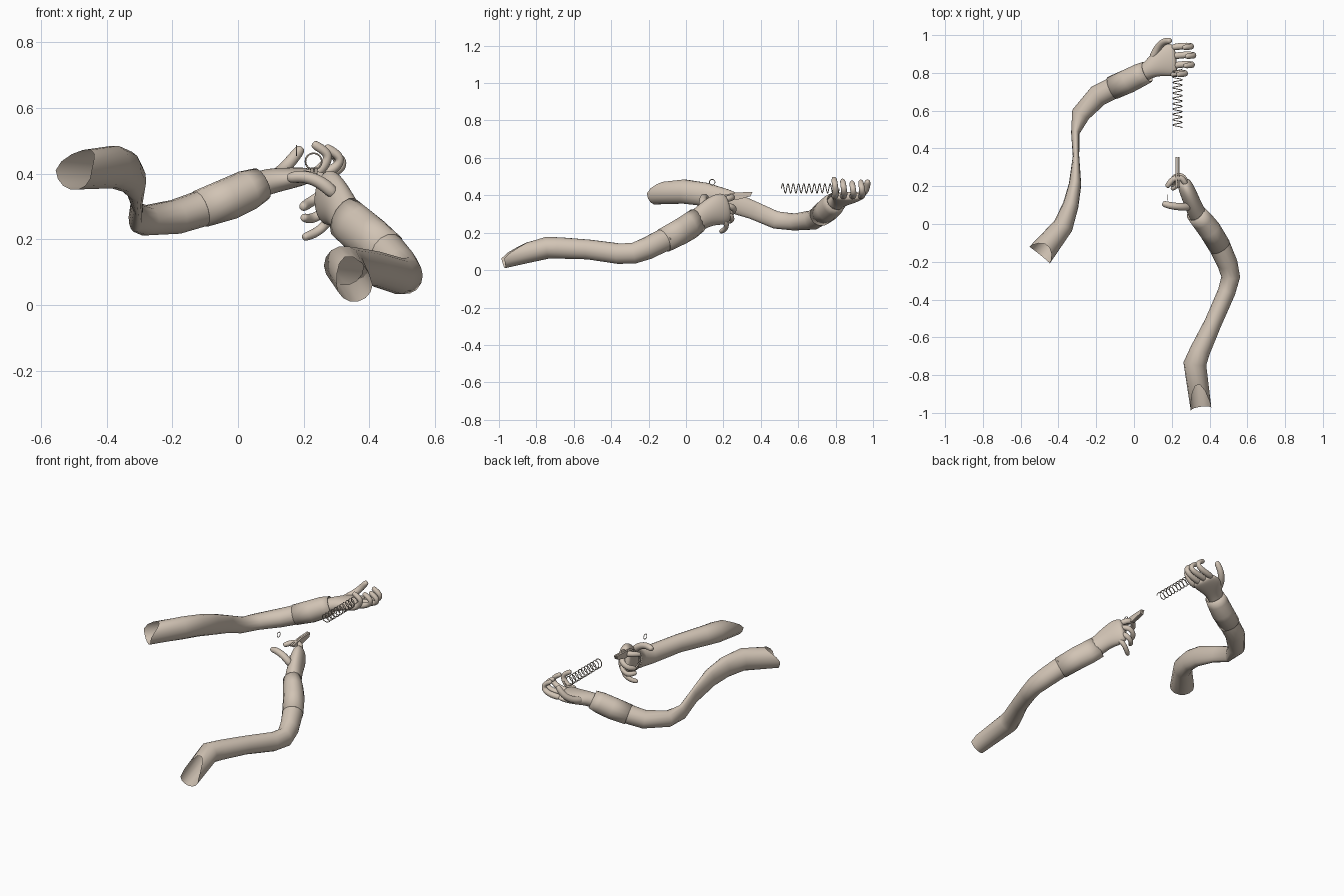
import bpy, bmesh, math
from mathutils import Vector

cube = bpy.data.objects.get("Cube")
if cube:
    bpy.data.objects.remove(cube)

mat = bpy.data.materials.new("warm beige")
mat.use_nodes = True
colour = (0.64, 0.55, 0.46, 1)
mat.diffuse_color = colour
mat.node_tree.nodes["Principled BSDF"].inputs["Base Color"].default_value = colour


def add_object(name, data):
    ob = bpy.data.objects.new(name, data)
    bpy.context.scene.collection.objects.link(ob)
    data.materials.append(mat)
    return ob


def loft(name, stations, sides=14, caps=False, subsurf=0, notch=0.0):
    """Skin elliptical rings (x, y, z, half width, half height) along a path."""
    pts = [Vector(s[:3]) for s in stations]
    bm = bmesh.new()
    rings, last_side = [], None
    for i, s in enumerate(stations):
        ahead = (pts[min(i + 1, len(pts) - 1)] - pts[i]).normalized()
        behind = (pts[i] - pts[max(i - 1, 0)]).normalized()
        t = (ahead + behind).normalized()
        side = t.cross(Vector((0, 0, 1))).normalized()
        if last_side and side.dot(last_side) < 0:
            side = -side
        last_side = side
        up = side.cross(t).normalized()
        if i == 0:
            first_up = up
        ring = []
        for k in range(sides):
            a = math.tau * k / sides
            p = pts[i] + side * math.cos(a) * s[3] + up * math.sin(a) * s[4]
            if i == 0:
                p += t * notch * max(0, math.sin(a)) ** 1.5
            ring.append(bm.verts.new(p))
        rings.append(ring)
    for r, q in zip(rings, rings[1:]):
        for k in range(sides):
            j = (k + 1) % sides
            bm.faces.new((r[k], r[j], q[j], q[k]))
    if caps:
        bm.faces.new(rings[0][::-1])
        bm.faces.new(rings[-1])
    bmesh.ops.recalc_face_normals(bm, faces=bm.faces)
    for f in bm.faces:
        f.smooth = True
    me = bpy.data.meshes.new(name)
    bm.to_mesh(me)
    bm.free()
    ob = add_object(name, me)
    if subsurf:
        ob.modifiers.new("rounding", 'SUBSURF').levels = subsurf
        ob.modifiers["rounding"].render_levels = subsurf
    return ob


def finger(name, path, radius):
    """Tapered digit with a rounded tip."""
    n = len(path)
    st = [(*p, radius * (1.12 - 0.2 * i / (n - 1)), radius * (1.12 - 0.2 * i / (n - 1)))
          for i, p in enumerate(path)]
    end, prev = Vector(path[-1]), Vector(path[-2])
    tip = end + (end - prev).normalized() * radius * 0.8
    st.append((*tip, radius * 0.6, radius * 0.6))
    loft(name, st, sides=8, caps=True, subsurf=2)


def cuff(name, stations):
    ob = loft(name, stations)
    mod = ob.modifiers.new("thickness", 'SOLIDIFY')
    mod.thickness = 0.005


# Front arm: notched sleeve, cuff and pinching hand
loft("front_sleeve", [
    (.355, -.98, .062, .055, .054), (.322, -.74, .12, .061, .06),
    (.35, -.67, .118, .054, .058), (.42, -.52, .11, .046, .054),
    (.49, -.36, .088, .047, .056), (.512, -.28, .09, .05, .057),
    (.495, -.21, .115, .054, .06), (.45, -.11, .165, .058, .062),
    (.40, -.03, .20, .05, .058)], notch=.15)
cuff("front_cuff", [
    (.455, -.12, .158, .059, .066), (.40, -.03, .205, .06, .07),
    (.36, .02, .235, .057, .072), (.325, .06, .265, .052, .07)])
loft("front_palm", [
    (.38, -.01, .22, .045, .05), (.33, .06, .265, .05, .062),
    (.31, .11, .30, .045, .07), (.285, .17, .325, .045, .088),
    (.268, .21, .33, .04, .085), (.26, .23, .335, .03, .06)],
    caps=True, subsurf=2)
finger("front_thumb", [(.30, .09, .33), (.255, .09, .375), (.20, .095, .393),
                       (.165, .105, .388)], .021)
finger("front_index_finger", [(.28, .20, .375), (.25, .255, .39), (.205, .24, .393),
                              (.18, .205, .385)], .018)
finger("front_middle_finger", [(.28, .21, .345), (.255, .262, .335), (.215, .255, .31),
                               (.20, .22, .30)], .018)
finger("front_ring_finger", [(.28, .20, .31), (.265, .25, .285), (.225, .245, .26),
                             (.203, .21, .265)], .017)
finger("front_little_finger", [(.285, .19, .28), (.27, .222, .245), (.235, .21, .218),
                               (.207, .19, .208)], .016)

# Rear arm: notched sleeve, cuff and open cupped hand
loft("rear_sleeve", [
    (-.50, -.165, .41, .07, .06), (-.375, -.01, .42, .054, .066),
    (-.335, .10, .405, .042, .064), (-.312, .21, .375, .033, .06),
    (-.307, .36, .32, .017, .05), (-.311, .48, .268, .022, .048),
    (-.283, .58, .257, .05, .046), (-.19, .68, .268, .058, .053),
    (-.10, .725, .297, .058, .056), (0, .77, .335, .05, .052)], notch=.07)
cuff("rear_cuff", [
    (-.115, .72, .292, .063, .058), (-.03, .757, .322, .064, .064),
    (.03, .787, .35, .062, .062), (.07, .805, .368, .058, .052)])
loft("rear_palm", [
    (0, .77, .335, .045, .045), (.06, .805, .365, .045, .042),
    (.10, .83, .378, .055, .04), (.15, .858, .385, .084, .034),
    (.20, .872, .392, .09, .028), (.225, .874, .396, .075, .02)],
    caps=True, subsurf=2)
finger("rear_thumb", [(.09, .86, .38), (.12, .93, .395), (.155, .966, .43),
                      (.185, .97, .468)], .021)
for label, y, reach, lift in (("index", .943, .31, .0), ("middle", .896, .323, -.005),
                              ("ring", .846, .315, .005), ("little", .80, .278, .015)):
    mid = (reach + .2) / 2
    finger(f"rear_{label}_finger", [
        (.19, y - .01, .393), (mid, y, .398), (reach - .01, y, .415 + lift),
        (reach, y - .004, .445 + lift), (reach - .04, y - .008, .47 + lift)], .018)

# Coil spring held by the rear hand
spring = bpy.data.curves.new("coil_spring", 'CURVE')
spring.dimensions = '3D'
spring.bevel_depth = .0025
spring.bevel_resolution = 1
turns, steps = 11, 16
line = spring.splines.new('POLY')
line.points.add(turns * steps)
for i, p in enumerate(line.points):
    a = math.tau * i / steps
    p.co = (.23 + .025 * math.cos(a), .51 + .31 * i / (turns * steps),
            .437 + .025 * math.sin(a), 1)
add_object("coil_spring", spring)

# Small loose ring above the front hand
bpy.ops.mesh.primitive_torus_add(major_radius=.015, minor_radius=.002, major_segments=24,
                                 minor_segments=6, location=(.178, .14, .47),
                                 rotation=(0, math.pi / 2, 0))
ring = bpy.context.object
ring.name = "small_ring"
ring.data.materials.append(mat)

# Clip with two wedge-shaped jaws
for label, x in (("left", .237), ("right", .225)):
    bm = bmesh.new()
    outline = [(.19, .39), (.27, .375), (.345, .395), (.355, .418), (.27, .415), (.19, .40)]
    face = bm.faces.new([bm.verts.new((x - .005, y, z)) for y, z in outline])
    out = bmesh.ops.extrude_face_region(bm, geom=[face])["geom"]
    bmesh.ops.translate(bm, vec=(.01, 0, 0),
                        verts=[v for v in out if isinstance(v, bmesh.types.BMVert)])
    bmesh.ops.recalc_face_normals(bm, faces=bm.faces)
    me = bpy.data.meshes.new(f"clip_jaw_{label}")
    bm.to_mesh(me)
    bm.free()
    add_object(f"clip_jaw_{label}", me)
